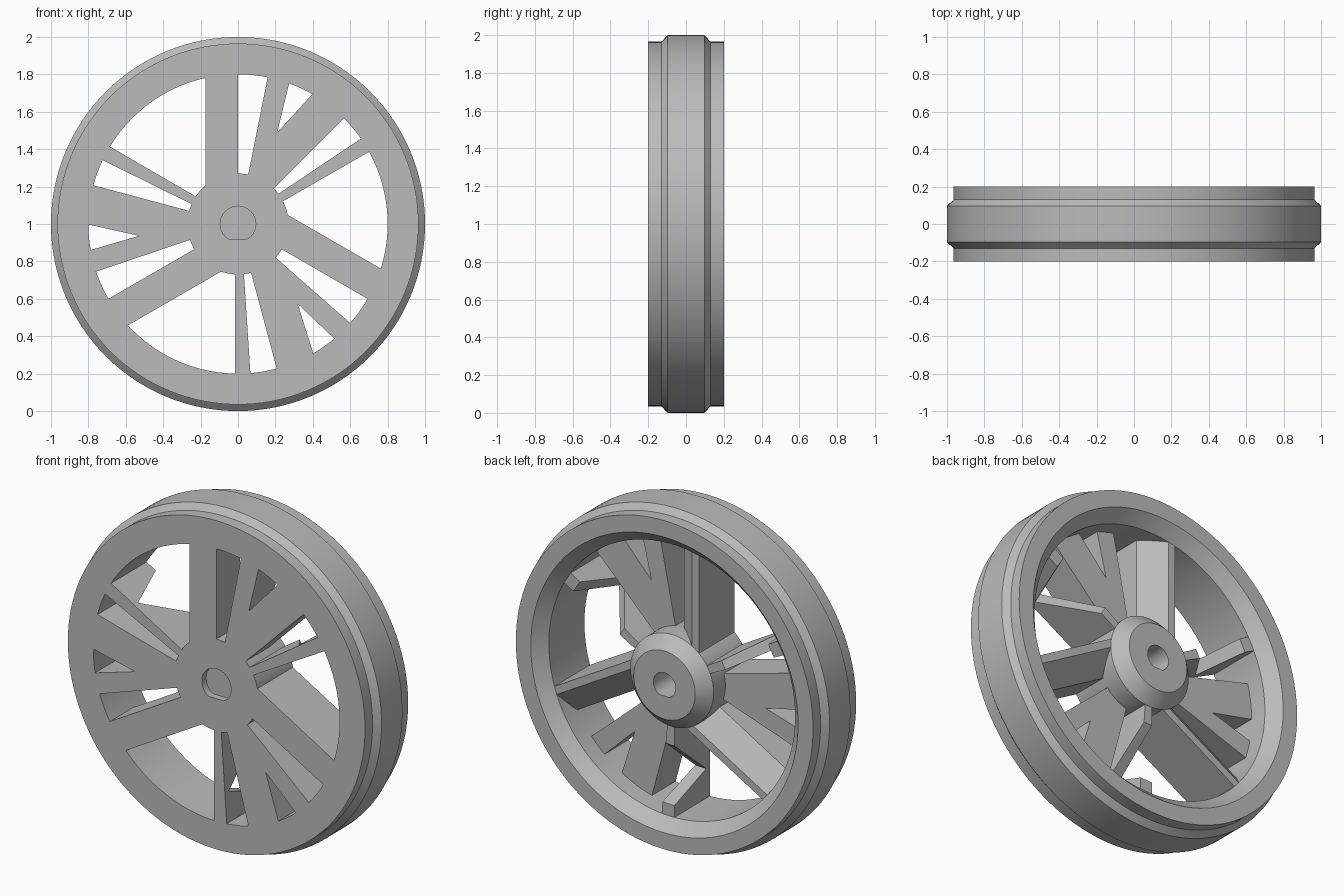
import bpy, bmesh, math
from mathutils import Matrix, Vector

cube = bpy.data.objects.get("Cube")
if cube:
    bpy.data.objects.remove(cube)

FRONT, RIDGE, PLATE = -0.2, 0.13, 0.02
CENTRE = Matrix.Translation((0, 0, 1))

grey = bpy.data.materials.new("plain grey")
grey.use_nodes = True
grey.diffuse_color = (0.5, 0.5, 0.5, 1)
grey.node_tree.nodes["Principled BSDF"].inputs["Base Color"].default_value = grey.diffuse_color


def finish(name, bm, turn=0):
    bm.transform(CENTRE @ Matrix.Rotation(math.radians(turn), 4, 'Y'))
    bmesh.ops.recalc_face_normals(bm, faces=bm.faces)
    mesh = bpy.data.meshes.new(name)
    bm.to_mesh(mesh)
    bm.free()
    mesh.materials.append(grey)
    obj = bpy.data.objects.new(name, mesh)
    bpy.context.collection.objects.link(obj)
    return obj


def loft(name, start, end, turn=0):
    """Solid between two matching loops of points."""
    bm = bmesh.new()
    a = [bm.verts.new(p) for p in start]
    b = [bm.verts.new(p) for p in end]
    bm.faces.new(a)
    bm.faces.new(b)
    for i in range(len(a)):
        j = (i + 1) % len(a)
        bm.faces.new((a[i], a[j], b[j], b[i]))
    return finish(name, bm, turn)


def lathe(name, profile, steps=128):
    """Turn a closed (radius, y) profile around the axle."""
    bm = bmesh.new()
    rings = []
    for k in range(steps):
        t = math.tau * k / steps
        rings.append([bm.verts.new((r * math.sin(t), y, r * math.cos(t))) for r, y in profile])
    for k in range(steps):
        a, b = rings[k], rings[(k + 1) % steps]
        for i in range(len(profile)):
            j = (i + 1) % len(profile)
            bm.faces.new((a[i], a[j], b[j], b[i]))
    return finish(name, bm)


def bore(name, radius, flat, y0, y1):
    """Round cutter with a flat along the bottom."""
    ring = [(radius * math.sin(math.tau * k / 48), radius * math.cos(math.tau * k / 48)) for k in range(48)]
    ring = [(x, max(z, -flat)) for x, z in ring]
    return loft(name, [(x, y0, z) for x, z in ring], [(x, y1, z) for x, z in ring])


def combine(target, other, operation):
    mod = target.modifiers.new(other.name, 'BOOLEAN')
    mod.object, mod.operation, mod.solver = other, operation, 'EXACT'
    bpy.context.view_layer.objects.active = target
    bpy.ops.object.modifier_apply(modifier=mod.name)
    bpy.data.objects.remove(other)


# Rim with raised tread band and a bevelled inner back edge
wheel = lathe("wheel", [(0.8, FRONT), (0.965, FRONT), (0.965, -0.13), (1, -0.097), (1, 0.097),
                        (0.965, 0.13), (0.965, 0.2), (0.868, 0.2), (0.8, RIDGE)])

# Hub, solid until it is bored
parts = [lathe("hub", [(0.03, FRONT), (0.27, FRONT), (0.27, RIDGE), (0.2, 0.2), (0.03, 0.2)], 96)]

# Straight spoke: deep rib on one side, sloping down to the other
rib = [(-0.175, FRONT), (0, FRONT), (0, PLATE), (-0.13, RIDGE), (-0.175, RIDGE)]
# Forked spoke outline
fork = [(0.03, 0.14), (0.172, 0.85), (0.292, 0.83), (0.21, 0.49), (0.44, 0.74), (0.61, 0.61), (0.1, 0.1)]
# Thin spoke side profile, notched from the back
notch = [(0.15, FRONT), (0.86, FRONT), (0.86, RIDGE), (0.73, RIDGE), (0.625, -0.165), (0.38, RIDGE), (0.15, RIDGE)]

for turn in (0, 120, 240):
    parts.append(loft("straight_spoke", [(x, y, 0.15) for x, y in rib], [(x, y, 0.85) for x, y in rib], turn))
    parts.append(loft("forked_spoke", [(x, FRONT, z) for x, z in fork], [(x, PLATE, z) for x, z in fork], turn))
    sides = [[(s * (0.014 + 0.034 * r), y, r) for r, y in notch] for s in (-1, 1)]
    parts.append(loft("thin_spoke", sides[0], sides[1], turn + 58.2))

for part in parts:
    combine(wheel, part, 'UNION')

# Axle hole and its wider front recess
combine(wheel, bore("axle_hole", 0.072, 0.065, -0.3, 0.3), 'DIFFERENCE')
combine(wheel, bore("front_recess", 0.095, 0.08, -0.3, -0.16), 'DIFFERENCE')

bpy.ops.object.select_all(action='DESELECT')
wheel.select_set(True)
bpy.context.view_layer.objects.active = wheel
bpy.ops.object.shade_smooth_by_angle(angle=math.radians(20))
